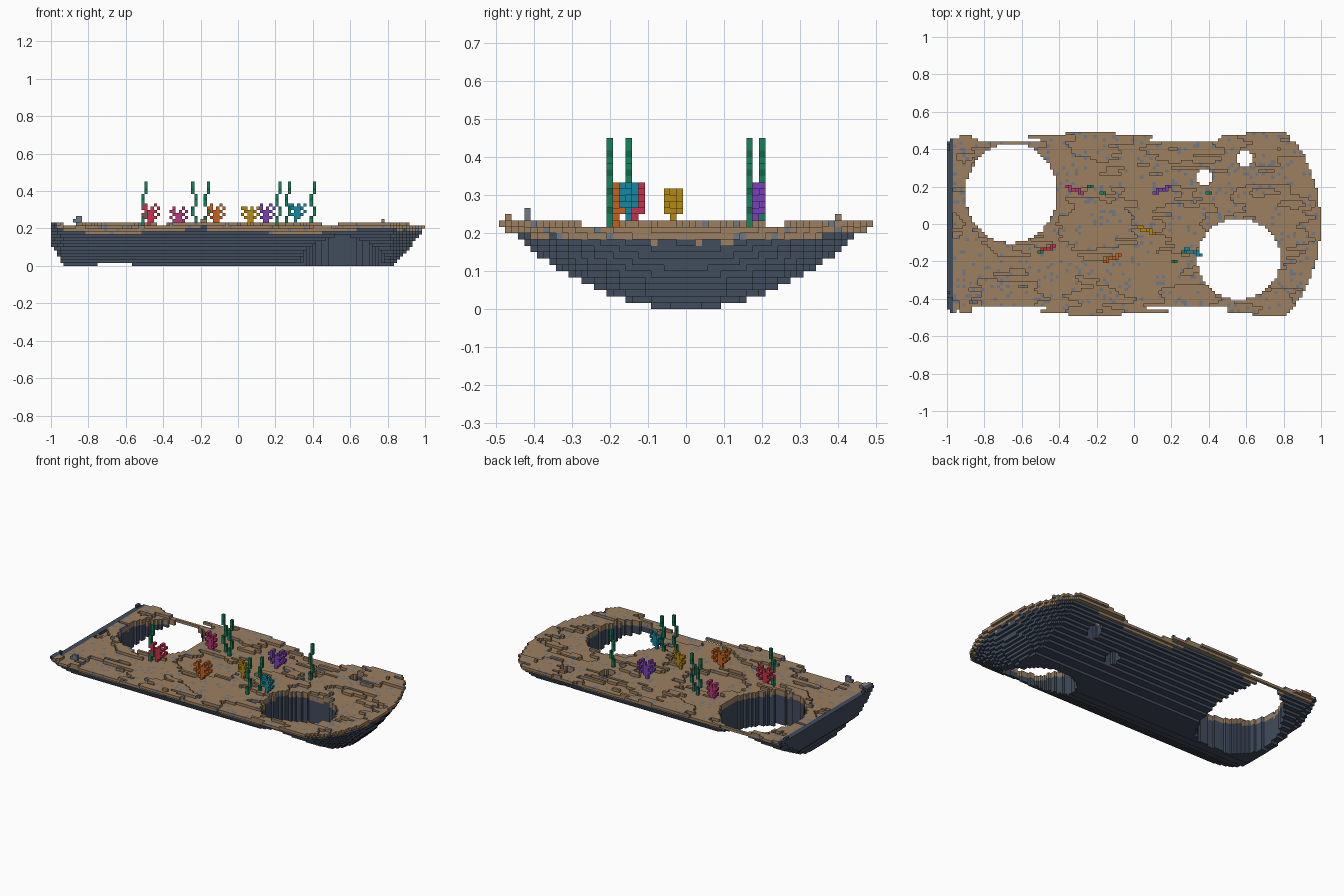
import bpy, math, random
from mathutils import Vector, noise

if "Cube" in bpy.data.objects:
    bpy.data.objects.remove(bpy.data.objects["Cube"])

random.seed(7)
V = 1 / 60                       # cube size
NX, NY = 120, 29                 # cells along x, half the cells along y
SIDES = {
    (1, 0, 0): [(1, 0, 0), (1, 1, 0), (1, 1, 1), (1, 0, 1)],
    (-1, 0, 0): [(0, 0, 0), (0, 0, 1), (0, 1, 1), (0, 1, 0)],
    (0, 1, 0): [(0, 1, 0), (0, 1, 1), (1, 1, 1), (1, 1, 0)],
    (0, -1, 0): [(0, 0, 0), (1, 0, 0), (1, 0, 1), (0, 0, 1)],
    (0, 0, 1): [(0, 0, 1), (1, 0, 1), (1, 1, 1), (0, 1, 1)],
    (0, 0, -1): [(0, 0, 0), (0, 1, 0), (1, 1, 0), (1, 0, 0)],
}


def linear(hexcol):
    rgb = [int(hexcol[n:n + 2], 16) / 255 for n in (0, 2, 4)]
    return [c / 12.92 if c < 0.04 else ((c + 0.055) / 1.055) ** 2.4 for c in rgb] + [1]


def build_cubes(name, cells, colour, solid):
    """Make one mesh from cubes, keeping only faces not hidden by solid."""
    index, verts, faces = {}, [], []
    for c in sorted(cells):
        for d, corners in SIDES.items():
            if (c[0] + d[0], c[1] + d[1], c[2] + d[2]) in solid:
                continue
            face = []
            for o in corners:
                key = (c[0] + o[0], c[1] + o[1], c[2] + o[2])
                if key not in index:
                    index[key] = len(verts)
                    verts.append((key[0] * V - 1, (key[1] - 0.5) * V, key[2] * V))
                face.append(index[key])
            faces.append(face)
    mesh = bpy.data.meshes.new(name)
    mesh.from_pydata(verts, [], faces)
    mat = bpy.data.materials.new(name + "_colour")
    mat.diffuse_color = linear(colour)
    mat.use_nodes = True
    mat.node_tree.nodes["Principled BSDF"].inputs["Base Color"].default_value = mat.diffuse_color
    mesh.materials.append(mat)
    obj = bpy.data.objects.new(name, mesh)
    bpy.context.collection.objects.link(obj)


# Pits cut right through: centre x, y and radii
PITS = [(-0.655, 0.165, 0.245, 0.267), (0.56, -0.187, 0.222, 0.217),
        (0.59, 0.35, 0.042, 0.042), (0.37, 0.25, 0.042, 0.042)]


def in_pit(x, y):
    return any(((x - a) / rx) ** 2 + ((y - b) / ry) ** 2 < 1 for a, b, rx, ry in PITS)


def underside(x, y):
    keel = 0.22 * (y / 0.48) ** 2
    left = 0.1 * max(0, -0.93 - x) / 0.07
    right = 0.2 * (max(0, x - 0.81) / 0.182) ** 1.4
    return max(keel, left) + 0.2 * left + right


def surface(x, y):
    wave = -1.1 * math.cos(6.7 * y) * math.sin(6.7 * (x + 0.43))
    ripple = 0.9 * noise.noise(Vector((x * 7, y * 33, 3.3)))
    return max(12, min(15, round(12.9 + wave + ripple)))


# Rock body, sand cover and scattered pebbles
rock, sand, pebbles, height = set(), set(), set(), {}
for i in range(NX):
    for j in range(-NY, NY + 1):
        x, y = -1 + (i + 0.5) * V, j * V
        if in_pit(x, y):
            continue
        h = max(13, surface(x, y)) if i < 2 or i > 117 else surface(x, y)
        height[i, j] = h
        low = underside(x, y)
        for k in range(h):
            if (k + 0.5) * V < low:
                continue
            if k < h - 2 or i < 2:
                rock.add((i, j, k))
            elif random.random() < 0.09:
                pebbles.add((i, j, k))
            else:
                sand.add((i, j, k))
for s in ((8, -25, 15), (9, -25, 15), (7, -25, 14), (8, -25, 14), (9, -25, 14)):
    pebbles.add(s)
sand -= pebbles
ground = rock | sand | pebbles
build_cubes("rock_body", rock, "414c5c", ground)
build_cubes("sand_cover", sand, "9c8060", ground)
build_cubes("pebbles", pebbles, "6f7885", ground)


def cell(x, y):
    return math.floor((x + 1) / V), round(y / V)


# Branching corals: front outline drawn in cubes, top row first
BRANCHES = [".X..X.",
            "XX.X.X",
            ".XXXX.",
            "X.XX.X",
            ".XXXX.",
            "..XX..",
            "..X..."]
CORALS = [("red_coral", -0.455, -0.125, 7, "c8304c"), ("pink_coral", -0.305, 0.18, 7, "b83a78"),
          ("orange_coral", -0.105, -0.18, 7, "c8601c"), ("yellow_coral", 0.08, -0.03, 6, "b48a14"),
          ("purple_coral", 0.155, 0.19, 7, "7a40b8"), ("teal_coral", 0.33, -0.15, 6, "1488a0")]
for n, (name, x, y, rows, colour) in enumerate(CORALS):
    ci, cj = cell(x, y)
    flip = 1 if n % 2 else -1
    base = height.get((ci, cj), 13)
    cells = set()
    for k, row in enumerate(reversed(BRANCHES[-rows:])):
        for c, mark in enumerate(row):
            if mark == "X":
                dy = flip * (1 if c < 2 else -1 if c > 3 else 0)
                cells.add((ci + c - 3, cj + dy, base + k))
                if k % 2 == 0:
                    cells.add((ci + c - 3, cj, base + k))
    cells -= ground
    build_cubes(name, cells, colour, cells)

# Tall seaweed stalks that sway by one cube
WEEDS = [(-0.505, -0.155, 1), (-0.22, 0.205, -1), (-0.18, 0.17, 1),
         (0.21, -0.205, 1), (0.265, -0.155, 1), (0.395, 0.17, 1)]
light, dark = set(), set()
for x, y, sway in WEEDS:
    ci, cj = cell(x, y)
    for k in range(height.get((ci, cj), 13), 27):
        bend = sway if 16 <= k < 19 or k >= 23 else 0
        (light if k % 3 else dark).add((ci + bend, cj, k))
build_cubes("seaweed_light", light, "16845c", light | dark)
build_cubes("seaweed_dark", dark, "0e6a4a", light | dark)
